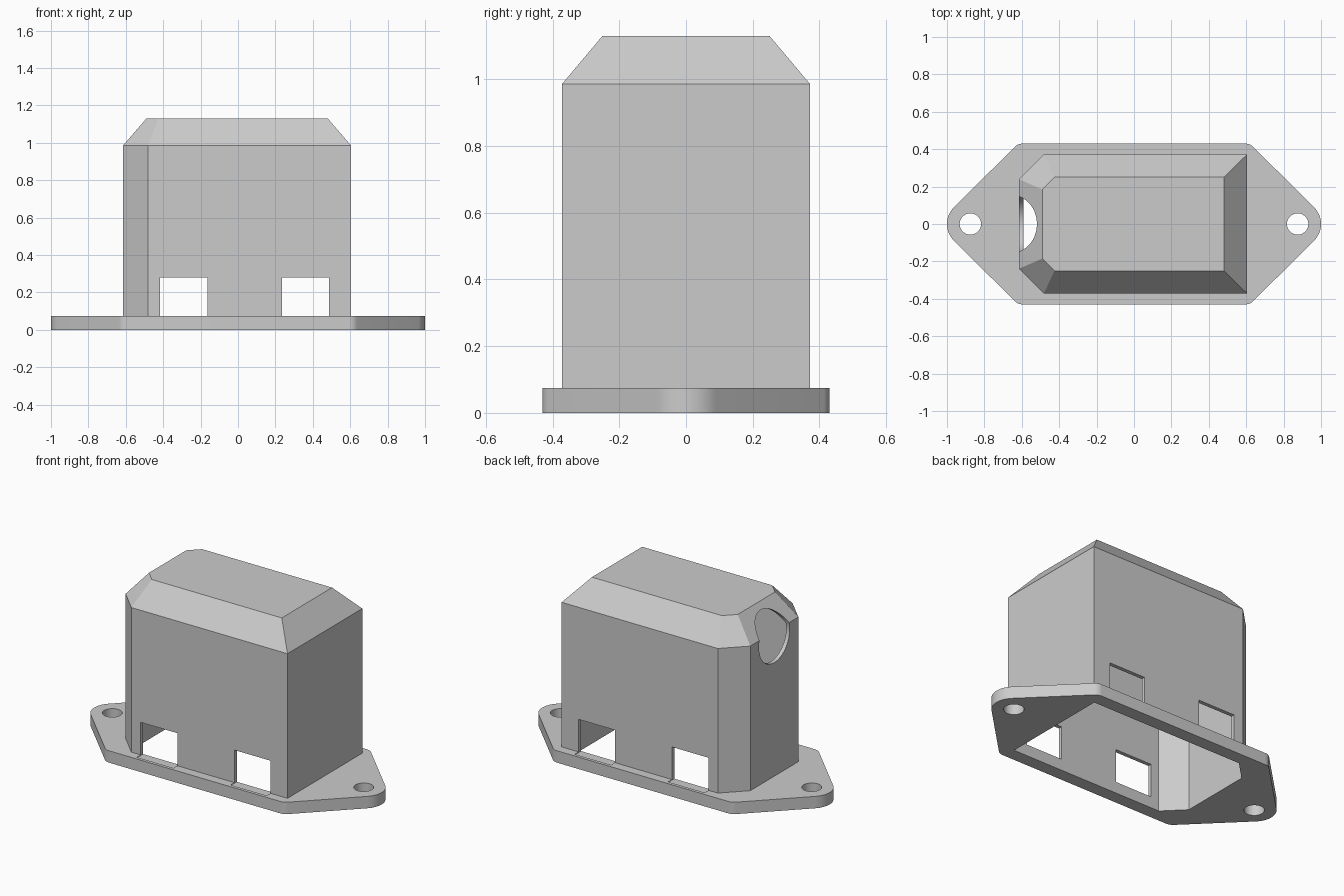
import bpy, bmesh, math
from mathutils import Matrix

cube = bpy.data.objects.get("Cube")
if cube:
    bpy.data.objects.remove(cube, do_unlink=True)

PLATE_TOP, EAVE, ROOF = 0.075, 0.985, 1.13
WALL = 0.024

grey = bpy.data.materials.new("plain grey")
grey.use_nodes = True
GREY = (0.6, 0.6, 0.6, 1)
grey.diffuse_color = GREY
grey.node_tree.nodes["Principled BSDF"].inputs["Base Color"].default_value = GREY


def make_object(name, bm):
    bmesh.ops.recalc_face_normals(bm, faces=bm.faces)
    mesh = bpy.data.meshes.new(name)
    bm.to_mesh(mesh)
    bm.free()
    mesh.materials.append(grey)
    obj = bpy.data.objects.new(name, mesh)
    bpy.context.collection.objects.link(obj)
    return obj


def loft(name, rings):
    """Closed solid through stacked outlines of equal point count."""
    bm = bmesh.new()
    loops = [[bm.verts.new((x, y, z)) for x, y in pts] for pts, z in rings]
    n = len(loops[0])
    for low, high in zip(loops, loops[1:]):
        for i in range(n):
            j = (i + 1) % n
            bm.faces.new((low[i], low[j], high[j], high[i]))
    bm.faces.new(loops[0][::-1])
    bm.faces.new(loops[-1])
    return make_object(name, bm)


def box(name, x0, x1, y, z0, z1):
    pts = [(x0, -y), (x1, -y), (x1, y), (x0, y)]
    return loft(name, [(pts, z0), (pts, z1)])


def cylinder(name, radius, depth, matrix):
    bm = bmesh.new()
    bmesh.ops.create_cone(bm, cap_ends=True, segments=64, radius1=radius,
                          radius2=radius, depth=depth, matrix=matrix)
    return make_object(name, bm)


def body_outline(x0, x1, y, c, inset=0.0):
    """Rectangle with both -x corners cut at 45 degrees."""
    x0, x1, y = x0 + inset, x1 - inset, y - inset
    c -= inset * (2 - math.sqrt(2))
    return [(x1, -y), (x1, y), (x0 + c, y), (x0, y - c), (x0, c - y), (x0 + c, -y)]


def plate_outline():
    """Stretched hexagon with large round ends and small round corners."""
    arcs = [(0.875, 0, 0.125, -45, 45), (0.595, 0.37, 0.06, 45, 90),
            (-0.595, 0.37, 0.06, 90, 135), (-0.875, 0, 0.125, 135, 225),
            (-0.595, -0.37, 0.06, 225, 270), (0.595, -0.37, 0.06, 270, 315)]
    pts = []
    for cx, cy, r, a, b in arcs:
        steps = 16 if r > 0.1 else 8
        for i in range(steps + 1):
            t = math.radians(a + (b - a) * i / steps)
            pts.append((cx + r * math.cos(t), cy + r * math.sin(t)))
    return pts


def cut(obj, cutters):
    for cutter in cutters:
        mod = obj.modifiers.new("cut", "BOOLEAN")
        mod.operation = "DIFFERENCE"
        mod.solver = "EXACT"
        mod.object = cutter
    bpy.ops.object.select_all(action="DESELECT")
    obj.select_set(True)
    bpy.context.view_layer.objects.active = obj
    for mod in list(obj.modifiers):
        bpy.ops.object.modifier_apply(modifier=mod.name)
    bpy.ops.object.shade_smooth_by_angle(angle=math.radians(25))


# Solid parts
WALLS = (-0.615, 0.605, 0.372, 0.133)
CROWN = (-0.49, 0.48, 0.25, 0.065)
shell = loft("housing_shell", [(body_outline(*WALLS), PLATE_TOP),
                               (body_outline(*WALLS), EAVE),
                               (body_outline(*CROWN), ROOF)])
outline = plate_outline()
plate = loft("base_plate", [(outline, 0), (outline, PLATE_TOP)])

# Cavity, open at the bottom
miter = WALL * 0.47
inner = body_outline(*WALLS, inset=WALL)
cavity = loft("cavity_cutter", [(inner, -0.05), (inner, EAVE - miter),
                                (body_outline(*CROWN, inset=miter), ROOF - WALL)])

# Side windows, which also nick the plate slightly
windows = [box("window_cutter", x0, x1, 0.41, PLATE_TOP - 0.004, 0.28)
           for x0, x1 in ((-0.417, -0.162), (0.235, 0.487))]

# Round cable opening in the -x end
port = cylinder("port_cutter", 0.153, 0.4,
                Matrix.Translation((-0.6, 0, 0.943)) @ Matrix.Rotation(math.pi / 2, 4, "Y"))

# Screw holes
screws = [cylinder("screw_cutter", 0.057, 0.4, Matrix.Translation((x, 0, 0)))
          for x in (-0.875, 0.875)]

cut(shell, [cavity, port] + windows)
cut(plate, [cavity] + windows + screws)

for helper in [cavity, port] + windows + screws:
    bpy.data.objects.remove(helper, do_unlink=True)
